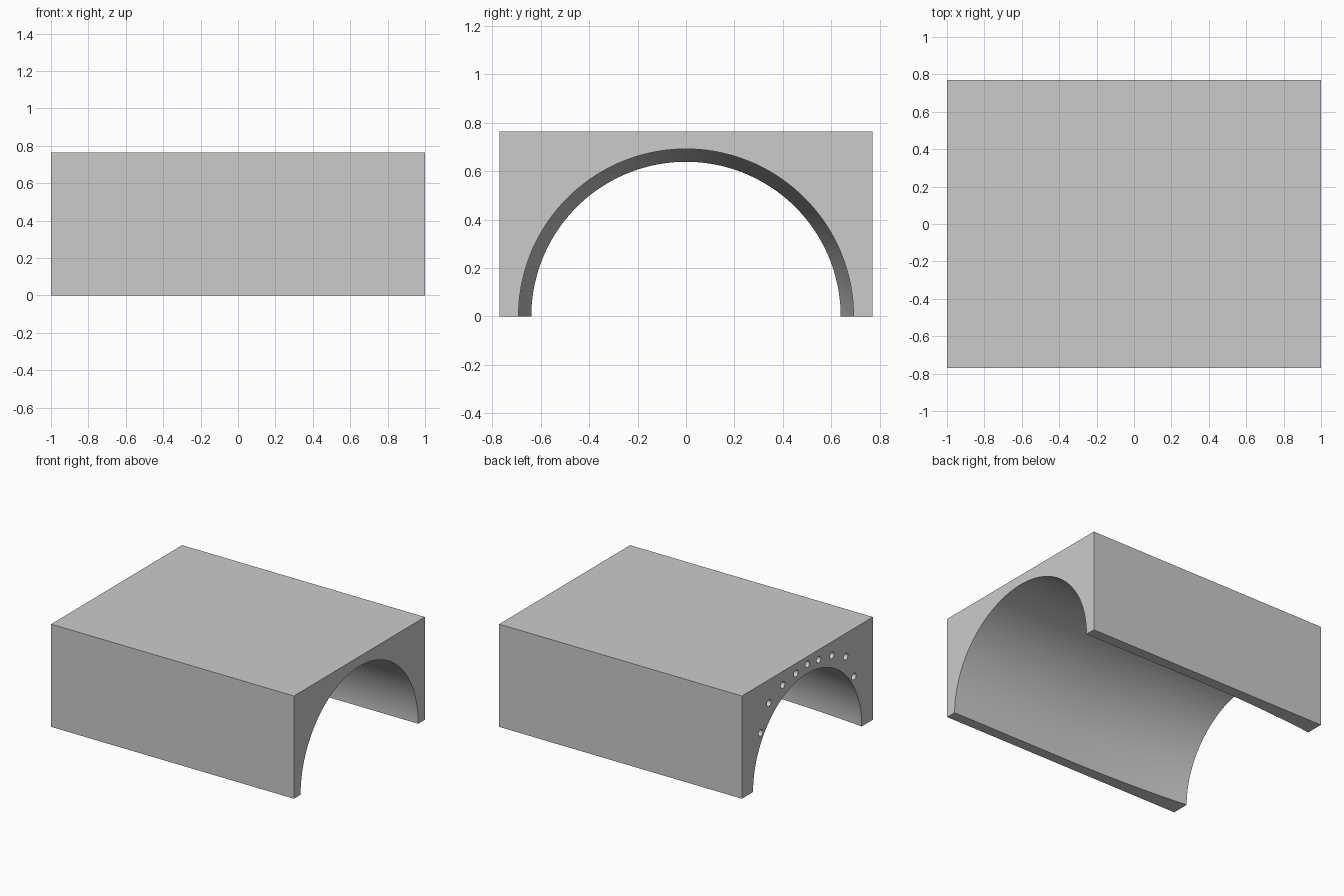
import bpy, bmesh, math
from mathutils import Matrix

if "Cube" in bpy.data.objects:
    bpy.data.objects.remove(bpy.data.objects["Cube"])

grey = bpy.data.materials.new("plain grey")
grey.diffuse_color = (0.6, 0.6, 0.6, 1)
grey.use_nodes = True
grey.node_tree.nodes["Principled BSDF"].inputs["Base Color"].default_value = grey.diffuse_color


def make(name, bm):
    bmesh.ops.recalc_face_normals(bm, faces=bm.faces)
    me = bpy.data.meshes.new(name)
    bm.to_mesh(me)
    bm.free()
    ob = bpy.data.objects.new(name, me)
    bpy.context.collection.objects.link(ob)
    me.materials.append(grey)
    return ob


# solid block
W, H = 1.54, 0.765
bm = bmesh.new()
bmesh.ops.create_cube(bm, size=1, matrix=Matrix.Translation((0, 0, H / 2))
                      @ Matrix.Diagonal((2, W, H, 1)))
block = make("tunnel_block", bm)

# tunnel cutter: straight bore on the right half, narrowing towards the left end
SEG = 128
stations = [1.05, 0.0] + [-0.1 * i for i in range(1, 11)] + [-1.05]
bm = bmesh.new()
rings = []
for x in stations:
    r = 0.692 - 0.053 * min(max(-x, 0), 1) ** 2
    rings.append([bm.verts.new((x, r * math.cos(a), r * math.sin(a)))
                  for a in (2 * math.pi * (k + 0.5) / SEG for k in range(SEG))])
for a, b in zip(rings, rings[1:]):
    for k in range(SEG):
        j = (k + 1) % SEG
        bm.faces.new((a[k], a[j], b[j], b[k]))
bm.faces.new(rings[0])
bm.faces.new(rings[-1])
tunnel = make("tunnel_cutter", bm)

# row of blind holes above the arch on the left end
bm = bmesh.new()
half = [(0.134, 0.69), (0.289, 0.663), (0.452, 0.591), (0.549, 0.406)]
holes = [(0, 0.708)] + [(s * y, z) for y, z in half for s in (-1, 1)]
DEPTH = 0.1
for y, z in holes:
    bmesh.ops.create_cone(bm, cap_ends=True, segments=24, radius1=0.025, radius2=0.025,
                          depth=2 * DEPTH, matrix=Matrix.Translation((-1, y, z))
                          @ Matrix.Rotation(math.pi / 2, 4, 'Y'))
pins = make("hole_cutter", bm)

# cut and clean up
bpy.context.view_layer.objects.active = block
block.select_set(True)
for cutter in (tunnel, pins):
    m = block.modifiers.new("cut", 'BOOLEAN')
    m.operation = 'DIFFERENCE'
    m.solver = 'EXACT'
    m.object = cutter
    bpy.ops.object.modifier_apply(modifier=m.name)
for cutter in (tunnel, pins):
    bpy.data.objects.remove(cutter)
bpy.ops.object.shade_smooth_by_angle(angle=math.radians(30))
